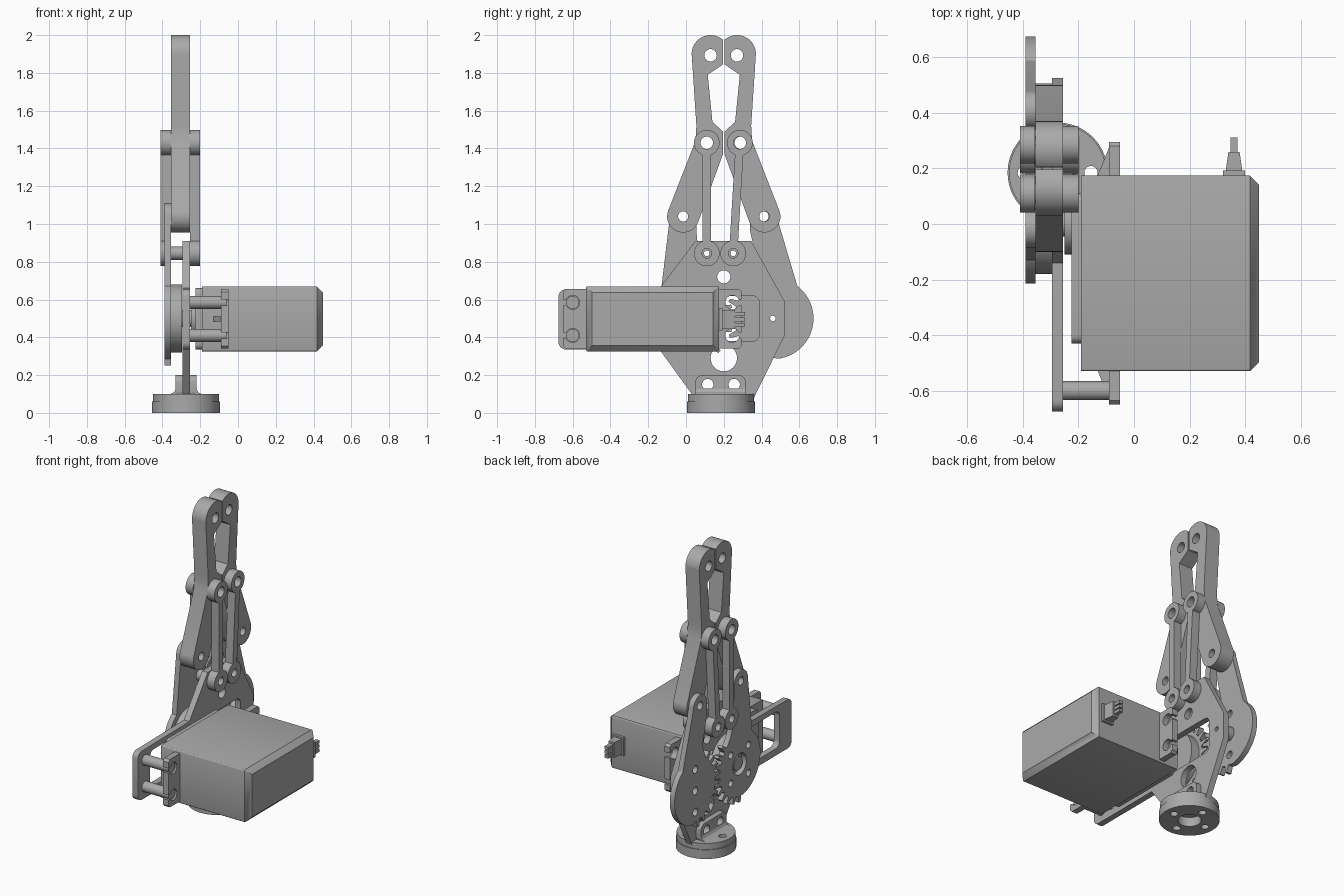
import bpy, bmesh
from math import pi, sin, cos, asin, atan2, hypot, radians
from mathutils import Matrix

if "Cube" in bpy.data.objects:
    bpy.data.objects.remove(bpy.data.objects["Cube"])

GREY = (0.40, 0.40, 0.40, 1)
mat = bpy.data.materials.new("plain grey")
mat.use_nodes = True
mat.diffuse_color = GREY
mat.node_tree.nodes["Principled BSDF"].inputs["Base Color"].default_value = GREY
parts = []

# Columns: where the drawing's right, up and depth directions point
FRAMES = {"x": ((0, 1, 0), (0, 0, 1), (1, 0, 0)),
          "y": ((1, 0, 0), (0, 0, 1), (0, -1, 0)),
          "z": ((1, 0, 0), (0, 1, 0), (0, 0, 1))}


def finish(name, mesh):
    obj = bpy.data.objects.new(name, mesh)
    bpy.context.collection.objects.link(obj)
    mesh.materials.clear()
    mesh.materials.append(mat)
    parts.append(obj)
    return obj


def prism(name, axis, lo, hi, outline, holes=()):
    """Flat outline with holes, extruded along an axis from lo to hi."""
    curve = bpy.data.curves.new(name, "CURVE")
    curve.dimensions, curve.fill_mode = "2D", "BOTH"
    curve.extrude = (hi - lo) / 2
    for loop in [outline, *holes]:
        spline = curve.splines.new("POLY")
        spline.points.add(len(loop) - 1)
        for point, (a, b) in zip(spline.points, loop):
            point.co = (a, b, 0, 1)
        spline.use_cyclic_u = True
    temp = bpy.data.objects.new(name + "_outline", curve)
    bpy.context.collection.objects.link(temp)
    graph = bpy.context.evaluated_depsgraph_get()
    mesh = bpy.data.meshes.new_from_object(temp.evaluated_get(graph))
    bpy.data.objects.remove(temp)
    frame = Matrix(FRAMES[axis]).transposed().to_4x4()
    mid = (lo + hi) / 2 * (-1 if axis == "y" else 1)
    bm = bmesh.new()
    bm.from_mesh(mesh)
    bmesh.ops.remove_doubles(bm, verts=bm.verts, dist=1e-5)
    bmesh.ops.transform(bm, matrix=frame @ Matrix.Translation((0, 0, mid)), verts=bm.verts)
    bmesh.ops.recalc_face_normals(bm, faces=bm.faces)
    bm.to_mesh(mesh)
    bm.free()
    return finish(name, mesh)


def arc(c, r, start, end, n=20):
    return [(c[0] + r * cos(radians(start + (end - start) * i / n)),
             c[1] + r * sin(radians(start + (end - start) * i / n))) for i in range(n + 1)]


def circle(c, r, n=32):
    return arc(c, r, 0, 360 * (n - 1) / n, n - 1)


def rounded(a0, b0, a1, b1, r):
    return (arc((a1 - r, b1 - r), r, 0, 90, 6) + arc((a0 + r, b1 - r), r, 90, 180, 6)
            + arc((a0 + r, b0 + r), r, 180, 270, 6) + arc((a1 - r, b0 + r), r, 270, 360, 6))


def box(name, lo, hi, bevel=0.0, end_bevel=0.0):
    bm = bmesh.new()
    bmesh.ops.create_cube(bm, size=1)
    for v in bm.verts:
        v.co = [lo[i] if v.co[i] < 0 else hi[i] for i in range(3)]
    if end_bevel:
        edges = [e for e in bm.edges if all(v.co.x > hi[0] - 1e-4 for v in e.verts)]
        bmesh.ops.bevel(bm, geom=edges, offset=end_bevel, segments=1, affect="EDGES")
    if bevel:
        edges = [e for e in bm.edges if abs(e.verts[0].co.x - e.verts[1].co.x) > 0.3]
        bmesh.ops.bevel(bm, geom=edges, offset=bevel, segments=3, profile=0.5, affect="EDGES")
    mesh = bpy.data.meshes.new(name)
    bm.to_mesh(mesh)
    bm.free()
    return finish(name, mesh)


# Round flange with screw holes and upright clamp plates
base = (-0.275, 0.185)
screws = [circle((base[0] + 0.12 * cos(k * pi / 2), base[1] + 0.12 * sin(k * pi / 2)), 0.024, 16)
          for k in range(4)]
prism("base_flange", "z", 0, 0.06, circle(base, 0.18, 64), screws + [circle(base, 0.07)])
prism("base_cap", "z", 0.06, 0.1, circle(base, 0.175, 64), screws)
feet = [(0.115, 0.15), (0.255, 0.15)]
for side in (-1, 1):
    near, far = sorted((-0.275 + side * 0.02, -0.275 + side * 0.055))
    prism("base_clamp", "x", near, far, rounded(0.05, 0.08, 0.315, 0.2, 0.035),
          [circle(f, 0.03) for f in feet])
    edge = -0.275 + side * 0.053
    prism("clamp_fillet", "y", 0.05, 0.315,
          [(edge, 0.095), (edge, 0.13), (edge + side * 0.01, 0.11), (edge + side * 0.03, 0.099)])

# Main plate with the long motor slot
link_feet = [(0.11, 0.845), (0.25, 0.845)]
rods = [(-0.6, 0.585), (-0.6, 0.41)]
drive, idle = (0, 0.5), (0.46, 0.5)
prism("main_plate", "x", -0.295, -0.255,
      [(0.05, 0.91), (-0.14, 0.66)] + arc((-0.635, 0.615), 0.04, 90, 180, 6)
      + arc((-0.635, 0.375), 0.04, 180, 270, 6)
      + [(-0.14, 0.335), (0.045, 0.08), (0.36, 0.08), (0.525, 0.415), (0.525, 0.585), (0.345, 0.91)],
      [rounded(-0.55, 0.38, 0.39, 0.62, 0.04), circle((0.2, 0.72), 0.035),
       circle((0.2, 0.29), 0.07), circle(idle, 0.015)]
      + [circle(p, 0.015) for p in link_feet] + [circle(f, 0.03) for f in feet])
for rod in rods:
    prism("motor_standoff", "x", -0.256, -0.06, circle(rod, 0.034))

# Motor: body, stepped neck, shaft, mounting ears
box("motor_body", (-0.19, -0.53, 0.325), (0.45, 0.175, 0.67), 0.01, 0.033)
prism("motor_step", "x", -0.225, -0.19, rounded(-0.43, 0.335, 0.11, 0.66, 0.03))
prism("motor_neck", "x", -0.25, -0.225, circle(drive, 0.11))
prism("motor_shaft", "x", -0.38, -0.25, circle(drive, 0.045))
for side, root in ((-1, -0.53), (1, 0.175)):
    ear = [(0, 0.34), (0.105, 0.34), (0.12, 0.355)]
    for z in (0.41, 0.585):
        ear += [(0.12, z - 0.016)] + arc((0.07, z), 0.037, -26, -334, 20) + [(0.12, z + 0.016)]
    ear += [(0.12, 0.64), (0.105, 0.655), (0, 0.655)]
    prism("motor_ear", "x", -0.09, -0.05, [(root + side * u, z) for u, z in ear])
    prism("ear_gusset", "z", 0.485, 0.51,
          [(-0.09, root), (-0.13, root), (-0.09, root + side * 0.1)])

# Cable plug
box("plug_base", (0.32, 0.17, 0.435), (0.4, 0.192, 0.555))
prism("plug_body", "z", 0.445, 0.545, [(0.33, 0.19), (0.39, 0.19), (0.38, 0.26), (0.34, 0.26)])
for z in (0.467, 0.495, 0.523):
    box("plug_pin", (0.347, 0.255, z - 0.01), (0.373, 0.312, z + 0.01))


# Gear arms: half toothed wheel with an arm up to the finger pivot
def gear_arm(name, centre, side, pivot_u, phase, holes):
    pivot = (pivot_u, 0.54)
    pitch = 15
    loop = arc(pivot, 0.07, 0, 180) + arc((0, 0), 0.215, 127, 263, 40)
    for k in range(10):
        a = -90 + phase + k * pitch
        for offset, r in ((-4.6, 0.205), (-2, 0.25), (2, 0.25), (4.6, 0.205)):
            loop += arc((0, 0), r, a + offset, a + offset, 1)[:1]
    loop += [(0.1, 0.2), (0.075, 0.26), (pivot_u + 0.07, 0.46)]
    place = lambda pts: [(centre[0] + side * u, centre[1] + v) for u, v in pts]
    prism(name, "x", -0.39, -0.355, place(loop),
          [place(circle(c, r)) for c, r in holes + [(pivot, 0.027)]])


ring = [((0.13 * cos(k * pi / 2 + pi / 4), 0.13 * sin(k * pi / 2 + pi / 4)), 0.022) for k in range(4)]
gear_arm("drive_gear_arm", drive, 1, -0.015, 0, [((0, 0), 0.07)] + ring)
gear_arm("idle_gear_arm", idle, -1, 0.05, 7.5,
         [((0, 0), 0.025), ((0, 0.14), 0.025), ((0, -0.14), 0.025)])
prism("gear_horn", "x", -0.355, -0.296, circle(drive, 0.18, 64), [circle(drive, 0.046)])
prism("idle_spacer", "x", -0.355, -0.295, circle(idle, 0.045), [circle(idle, 0.015)])

# Fingers, mirrored about the grip line
GRIP = 0.2
finger = (arc((0.13, 1.9), 0.1, 49, 180) + [(0.055, 1.52), (0.05, 1.44)]
          + arc((-0.015, 1.04), 0.085, 160, 340)
          + [(0.196, 1.37), (0.196, 1.49), (0.14, 1.54), (0.115, 1.79), (0.196, 1.845)])
finger_holes = [circle((0.13, 1.893), 0.033), circle((0.11, 1.43), 0.033), circle((-0.015, 1.04), 0.027)]
for name, flip in (("front_finger", False), ("back_finger", True)):
    mirror = lambda pts: [(2 * GRIP - y if flip else y, z) for y, z in pts]
    prism(name, "x", -0.355, -0.255, mirror(finger), [mirror(h) for h in finger_holes])

# Dumbbell links on both faces, joined by spacers
for foot, top in zip(link_feet, [(0.11, 1.43), (0.285, 1.43)]):
    lean = atan2(top[1] - foot[1], top[0] - foot[0]) * 180 / pi
    sweep = 180 - asin(0.022 / 0.068) * 180 / pi
    loop = arc(top, 0.068, lean - sweep, lean + sweep, 36) \
        + arc(foot, 0.068, lean + 180 - sweep, lean + 180 + sweep, 36)
    for x0, x1 in ((-0.255, -0.2), (-0.41, -0.356)):
        prism("grip_link", "x", x0, x1, loop, [circle(top, 0.033), circle(foot, 0.026)])
    prism("link_spacer", "x", -0.356, -0.295, circle(foot, 0.036), [circle(foot, 0.015)])

# Smooth round walls, keep sharp rims
bpy.ops.object.select_all(action="DESELECT")
for obj in parts:
    obj.select_set(True)
bpy.context.view_layer.objects.active = parts[0]
bpy.ops.object.shade_smooth_by_angle(angle=radians(30))
